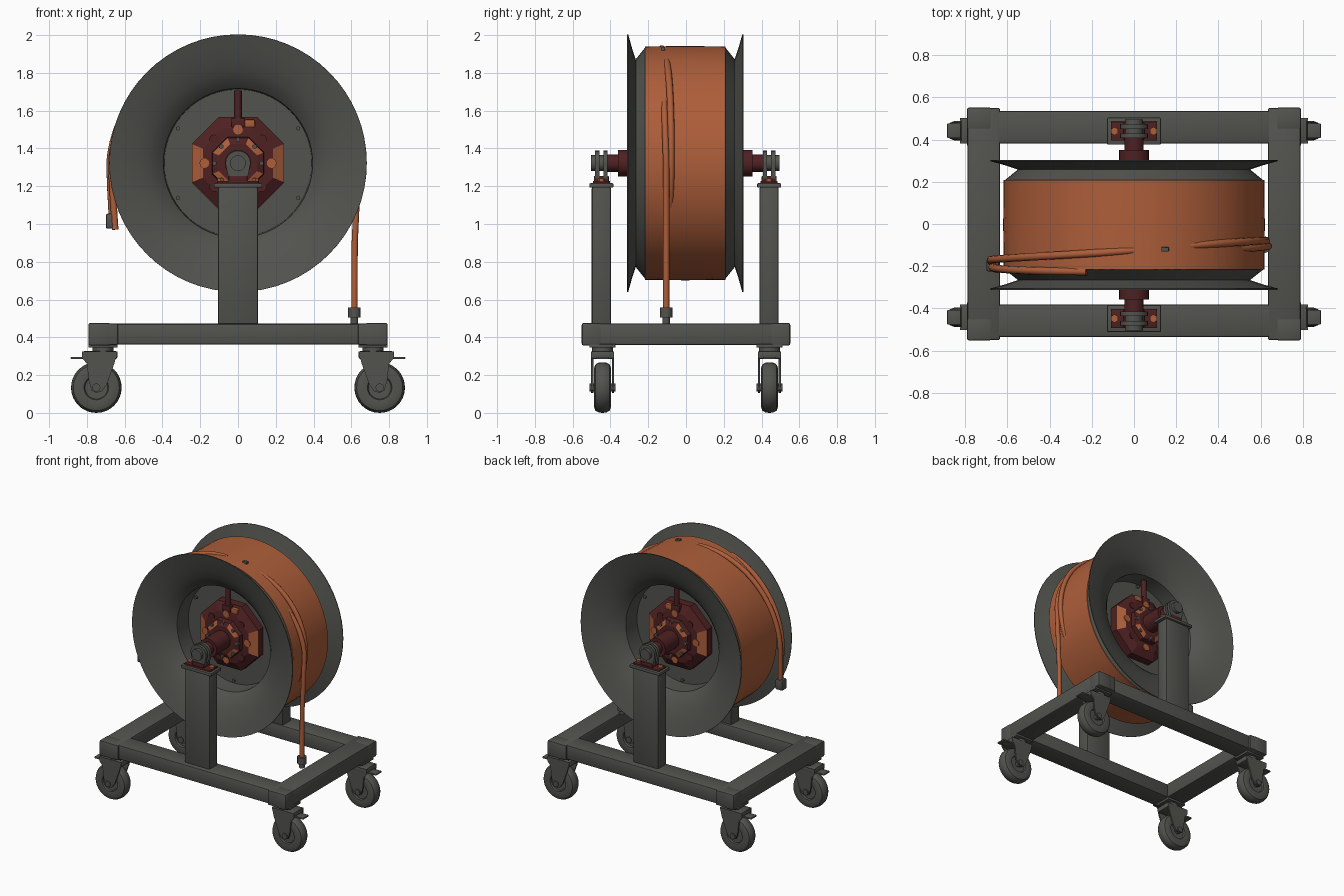
import bpy, bmesh, math
from mathutils import Vector, Matrix

if "Cube" in bpy.data.objects:
    bpy.data.objects.remove(bpy.data.objects["Cube"])

def material(name, col):
    m = bpy.data.materials.new(name)
    m.diffuse_color = (*col, 1)
    m.use_nodes = True
    m.node_tree.nodes["Principled BSDF"].inputs["Base Color"].default_value = m.diffuse_color
    return m

GREY = material("dark grey steel", (0.085, 0.087, 0.077))
ORANGE = material("orange cable", (0.42, 0.112, 0.042))
RED = material("dark red paint", (0.078, 0.015, 0.016))
ZC = 1.322            # axle height
YC = -0.004           # spool centre

def finish(bm, name, mats, angle=35):
    bmesh.ops.recalc_face_normals(bm, faces=bm.faces)
    me = bpy.data.meshes.new(name)
    bm.to_mesh(me)
    bm.free()
    ob = bpy.data.objects.new(name, me)
    bpy.context.collection.objects.link(ob)
    for m in (mats if isinstance(mats, list) else [mats]):
        me.materials.append(m)
    bpy.ops.object.select_all(action='DESELECT')
    ob.select_set(True)
    bpy.context.view_layer.objects.active = ob
    bpy.ops.object.shade_smooth_by_angle(angle=math.radians(angle))
    return ob

def box(name, lo, hi, mat, bevel=0.006):
    bm = bmesh.new()
    bmesh.ops.create_cube(bm, size=1)
    lo, hi = Vector(lo), Vector(hi)
    for v in bm.verts:
        v.co = Vector([(lo[i] + hi[i]) / 2 + v.co[i] * (hi[i] - lo[i]) for i in range(3)])
    if bevel:
        bmesh.ops.bevel(bm, geom=bm.edges[:], offset=bevel, segments=2, affect='EDGES', profile=0.5)
    return finish(bm, name, mat)

def cyl(name, a, b, r, mat, r2=None, n=24):
    bm = bmesh.new()
    a, b = Vector(a), Vector(b)
    rot = (b - a).to_track_quat('Z', 'Y').to_matrix().to_4x4()
    bmesh.ops.create_cone(bm, cap_ends=True, segments=n, radius1=r, radius2=r if r2 is None else r2,
                          depth=(b - a).length, matrix=Matrix.Translation((a + b) / 2) @ rot)
    return finish(bm, name, mat)

def lathe(name, prof, mats, centre, n=64, rule=None, angle=35, phase=0):
    """Turn (radius, y) points around the y axis; rule(ring, side) picks the material."""
    bm = bmesh.new()
    rings = []
    for r, y in prof:
        rings.append([bm.verts.new((centre[0] + r * math.cos(phase + 2 * math.pi * k / n), centre[1] + y,
                                    centre[2] + r * math.sin(phase + 2 * math.pi * k / n))) for k in range(n)])
    for i in range(len(rings) - 1):
        for k in range(n):
            f = bm.faces.new((rings[i][k], rings[i][(k + 1) % n], rings[i + 1][(k + 1) % n], rings[i + 1][k]))
            if rule:
                f.material_index = rule(i, k)
    bmesh.ops.remove_doubles(bm, verts=bm.verts[:], dist=1e-5)
    return finish(bm, name, mats, angle)

def extrude_xz(name, pts, y0, y1, mat):
    bm = bmesh.new()
    a = [bm.verts.new((x, y0, z)) for x, z in pts]
    b = [bm.verts.new((x, y1, z)) for x, z in pts]
    bm.faces.new(a)
    bm.faces.new(b[::-1])
    for i in range(len(pts)):
        j = (i + 1) % len(pts)
        bm.faces.new((a[i], a[j], b[j], b[i]))
    return finish(bm, name, mat)

def tube(name, pts, r, mat):
    cu = bpy.data.curves.new(name, 'CURVE')
    cu.dimensions = '3D'
    cu.bevel_depth, cu.bevel_resolution, cu.use_fill_caps = r, 3, True
    sp = cu.splines.new('POLY')
    sp.points.add(len(pts) - 1)
    for p, q in zip(sp.points, pts):
        p.co = (*q, 1)
    sp.use_smooth = True
    cu.materials.append(mat)
    ob = bpy.data.objects.new(name, cu)
    bpy.context.collection.objects.link(ob)

def wrap(a0, a1, ys, rs, n=28):
    """Cable path lying on the drum: angle, y and radius run from first to last value."""
    out = []
    for i in range(n + 1):
        t = i / n
        def mix(v):
            return v[0] * (1 - t) ** 2 + 2 * v[1] * t * (1 - t) + v[2] * t * t
        a = math.radians(a0 + (a1 - a0) * t)
        out.append((mix(rs) * math.cos(a), mix(ys), ZC + mix(rs) * math.sin(a)))
    return out

C = (0, YC, ZC)

# wound cable drum
lathe("cable_winding", [(0.55, -0.212), (0.618, -0.212), (0.62, 0), (0.618, 0.212), (0.55, 0.212)], ORANGE, C, 72)
# central web of the spool
lathe("spool_web", [(0, -0.04), (0.4, -0.04), (0.4, 0.04), (0, 0.04)], GREY, C, 48)

for s, side in ((-1, "front"), (1, "back")):
    # trumpet shaped flange with groove behind the lip
    prof = [(0.39, 0.03), (0.395, 0.17), (0.43, 0.205), (0.48, 0.237), (0.54, 0.263), (0.61, 0.287), (0.681, 0.308),
            (0.682, 0.302), (0.61, 0.282), (0.55, 0.262), (0.616, 0.209), (0.55, 0.205)]
    lathe(side + "_flange", [(r, s * y) for r, y in prof], GREY, C, 64)
    # eight sided hub with worn orange patches
    hub = [(0.265, 0.03), (0.265, 0.1), (0.2, 0.135), (0.15, 0.14), (0.145, 0.175), (0.11, 0.19), (0.0, 0.19)]
    lathe(side + "_hub", [(r, s * y) for r, y in hub], [RED, ORANGE], C, 8,
          lambda i, k: int((i == 1 and k in (3, 7)) or (i == 4 and k % 2 == 0)), 20, math.pi / 8)
    for k in range(8):
        a = math.pi / 4 * k
        rad = Vector((math.cos(a), 0, math.sin(a)))
        base = Vector((0, YC + s * 0.135, ZC))
        cyl(f"{side}_hub_patch_{k}", base + rad * 0.178, base + rad * 0.178 + Vector((0, s * 0.006, 0)),
            0.026, ORANGE if k % 2 == 0 else RED, n=12)
        p = Vector((0, YC + s * 0.175, ZC)) + rad * 0.125
        cyl(f"{side}_hub_bolt_{k}", p, p + Vector((0, s * 0.018, 0)), 0.013, GREY, n=6)
    for k in range(6):
        a = math.radians(30 + 60 * k)
        x, z = 0.368 * math.cos(a), ZC + 0.368 * math.sin(a)
        cyl(f"{side}_web_bolt_{k}", (x, YC + s * 0.03, z), (x, YC + s * 0.056, z), 0.012, GREY, n=6)
    # locking rod above the hub
    yy = YC + s * 0.115
    cyl(side + "_lock_rod", (0, yy, ZC + 0.2), (0, yy, ZC + 0.385), 0.02, RED, n=12)
    box(side + "_lock_block", (-0.035, yy - 0.025, ZC + 0.19), (0.035, yy + 0.025, ZC + 0.24), RED)
    box(side + "_lock_tag", (0.035, yy - 0.02, ZC + 0.19), (0.09, yy + 0.02, ZC + 0.23), ORANGE)
    # axle, collar and pin
    cyl(side + "_axle", (0, YC + s * 0.15, ZC), (0, YC + s * 0.355, ZC), 0.07, RED, n=32)
    cyl(side + "_axle_neck", (0, YC + s * 0.35, ZC), (0, YC + s * 0.42, ZC), 0.046, RED)
    cyl(side + "_axle_pin", (0, YC + s * 0.4, ZC), (0, YC + s * 0.5, ZC), 0.042, GREY)
    # bearing lugs with rounded tops
    lug = [(-0.045, 1.215), (0.045, 1.215)] + [(0.066 * math.cos(math.radians(a)), ZC + 0.066 * math.sin(math.radians(a)))
                                               for a in range(0, 181, 15)]
    for o in (0.422, 0.466):
        extrude_xz(f"{side}_lug_{o}", lug, YC + s * (o - 0.011), YC + s * (o + 0.011), GREY)
    # post with cap and bracket base
    yp = YC + s * 0.444
    box(side + "_post", (-0.107, yp - 0.051, 0.46), (0.107, yp + 0.051, 1.2), GREY, 0.012)
    box(side + "_post_cap", (-0.128, yp - 0.064, 1.192), (0.128, yp + 0.064, 1.216), GREY)
    box(side + "_bracket_base", (-0.11, yp - 0.045, 1.21), (0.11, yp + 0.045, 1.228), RED, 0.003)
    box(side + "_bracket_block", (-0.05, yp - 0.04, 1.22), (0.05, yp + 0.04, 1.255), RED)
    for q in (-1, 1):
        cyl(f"{side}_bracket_bolt_{q}", (q * 0.092, yp, 1.22), (q * 0.092, yp, 1.24), 0.02, ORANGE, n=6)
    # long frame rail
    box(side + "_rail", (-0.7, s * 0.458 - 0.077, 0.362), (0.7, s * 0.458 + 0.077, 0.472), GREY, 0.01)

# cross rails with end collars, and one caster at every corner
def caster(sx, sy):
    n = f"{'right' if sx > 0 else 'left'}_{'back' if sy > 0 else 'front'}_"
    wx, wy, wz = sx * 0.75, sy * 0.442, 0.134
    lathe(n + "wheel", [(0, -0.028), (0.06, -0.03), (0.065, -0.042), (0.1, -0.046), (0.122, -0.038), (0.132, -0.02),
                        (0.134, 0), (0.132, 0.02), (0.122, 0.038), (0.1, 0.046), (0.065, 0.042), (0.06, 0.03), (0, 0.028)],
          GREY, (wx, wy, wz), 32)
    cyl(n + "wheel_axle", (wx, wy - 0.068, wz), (wx, wy + 0.068, wz), 0.022, GREY, n=12)
    fork = [(0.638, 0.325), (0.655, 0.26), (0.695, 0.15), (0.72, 0.115), (0.75, 0.105), (0.775, 0.12),
            (0.79, 0.17), (0.80, 0.26), (0.825, 0.29), (0.825, 0.325)]
    for o in (-1, 1):
        extrude_xz(n + f"fork_{o}", [(sx * x, z) for x, z in fork], wy + o * 0.049, wy + o * 0.06, GREY)
    # fork crown and swivel
    box(n + "fork_crown", (sx * 0.73 - 0.092, wy - 0.06, 0.285), (sx * 0.73 + 0.092, wy + 0.06, 0.328), GREY, 0.012)
    cyl(n + "swivel", (sx * 0.715, wy, 0.32), (sx * 0.715, wy, 0.35), 0.055, GREY)
    box(n + "mount_plate", (sx * 0.715 - 0.077, wy - 0.07, 0.345), (sx * 0.715 + 0.077, wy + 0.07, 0.364), GREY, 0.003)
    # brake pedal
    box(n + "brake_pedal", (sx * 0.85 - 0.036, wy - 0.035, 0.284), (sx * 0.85 + 0.036, wy + 0.035, 0.297), GREY, 0.004)

for sx, side in ((-1, "left"), (1, "right")):
    box(side + "_cross_rail", (sx * 0.712 - 0.078, -0.55, 0.36), (sx * 0.712 + 0.078, 0.55, 0.474), GREY, 0.01)
    for sy in (-1, 1):
        e = "back" if sy > 0 else "front"
        box(f"{side}_{e}_corner", (sx * 0.733 - 0.059, sy * 0.5 - 0.052, 0.357),
            (sx * 0.733 + 0.059, sy * 0.5 + 0.052, 0.476), GREY, 0.01)
        caster(sx, sy)

# loose cable on the right, with hanging end
tube("cable_strand_right", wrap(66, -24, (-0.105, -0.065, -0.085), (0.6, 0.665, 0.6)), 0.018, ORANGE)
drop = wrap(35, 2, (-0.115, -0.112, -0.105), (0.6, 0.635, 0.638), 14)
tube("cable_hanging_end", drop + [(0.634, -0.105, 1.25), (0.627, -0.105, 1.1), (0.618, -0.105, 0.9), (0.616, -0.105, 0.54)],
     0.017, ORANGE)
cyl("hanging_plug", (0.616, -0.105, 0.505), (0.616, -0.105, 0.558), 0.033, GREY, n=12)
cyl("hanging_plug_tip", (0.616, -0.105, 0.474), (0.616, -0.105, 0.51), 0.02, GREY, n=12)

# loose cable on the left, with its plug
tube("cable_strand_left", wrap(90, 180, (-0.125, -0.16, -0.17), (0.605, 0.64, 0.68)) +
     [(-0.676, -0.18, 1.2), (-0.668, -0.19, 1.05)], 0.018, ORANGE)
tube("cable_strand_left_outer", wrap(112, 180, (-0.225, -0.225, -0.205), (0.6, 0.635, 0.672)) +
     [(-0.665, -0.21, 1.2), (-0.65, -0.215, 0.97)], 0.018, ORANGE)
box("left_plug", (-0.7, -0.225, 0.975), (-0.64, -0.165, 1.055), GREY, 0.01)

# cable staple on top of the drum
box("drum_clip", (0.13, -0.13, ZC + 0.59), (0.165, -0.11, ZC + 0.615), GREY, 0.002)
